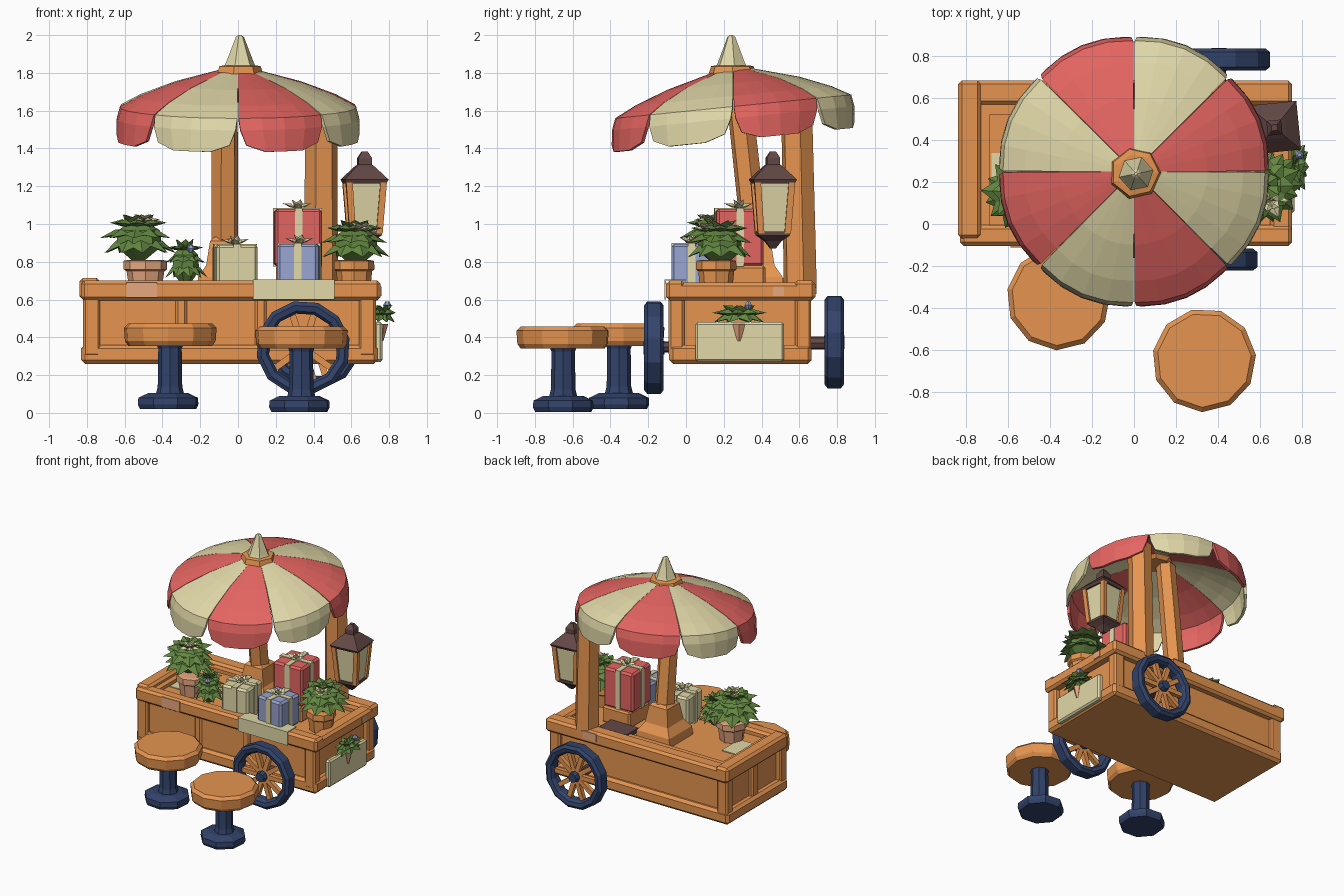
import bpy, bmesh, math, random
from mathutils import Vector, Matrix

if "Cube" in bpy.data.objects:
    bpy.data.objects.remove(bpy.data.objects["Cube"])

random.seed(4)

def material(name, r, g, b):
    lin = [((c / 255 + 0.055) / 1.055) ** 2.4 for c in (r, g, b)]
    m = bpy.data.materials.new(name)
    m.diffuse_color = (*lin, 1)
    m.use_nodes = True
    m.node_tree.nodes["Principled BSDF"].inputs["Base Color"].default_value = m.diffuse_color
    return m

ORANGE = material("orange wood", 230, 149, 80)
RED = material("coral red", 228, 101, 97)
CREAM = material("cream", 225, 216, 168)
NAVY = material("navy blue", 50, 67, 106)
BROWN = material("dark brown", 98, 72, 69)
GREEN = material("leaf green", 98, 134, 64)
BLUE = material("light blue", 152, 164, 208)
TAN = material("terracotta tan", 235, 171, 130)

def finish(name, bm, *mats):
    bmesh.ops.recalc_face_normals(bm, faces=bm.faces)
    me = bpy.data.meshes.new(name)
    bm.to_mesh(me)
    bm.free()
    for m in mats:
        me.materials.append(m)
    ob = bpy.data.objects.new(name, me)
    bpy.context.collection.objects.link(ob)
    return ob

def box(name, x, y, z, mat, bevel=0.012, turn=0):
    bm = bmesh.new()
    bmesh.ops.create_cube(bm, size=1)
    bmesh.ops.scale(bm, vec=(x[1] - x[0], y[1] - y[0], z[1] - z[0]), verts=bm.verts)
    if bevel:
        bmesh.ops.bevel(bm, geom=bm.edges[:], offset=bevel, segments=1, affect='EDGES')
    c = Vector((sum(x) / 2, sum(y) / 2, sum(z) / 2))
    bmesh.ops.transform(bm, matrix=Matrix.Translation(c) @ Matrix.Rotation(turn, 4, 'Z'), verts=bm.verts)
    return finish(name, bm, mat)

def lathe(name, at, profile, n, mat, turn=0, axis='Z', lean=(0, 0), closed=False):
    """Stack of n-sided rings (radius, height); closed joins last ring to first."""
    bm = bmesh.new()
    rings = []
    for r, h in profile:
        ring = []
        for i in range(n):
            a = 2 * math.pi * i / n + turn
            p = Vector((r * math.cos(a) + lean[0] * h, r * math.sin(a) + lean[1] * h, h))
            if axis == 'Y':
                p = Vector((p.x, p.z, p.y))
            ring.append(bm.verts.new(p + Vector(at)))
        rings.append(ring)
    pairs = list(zip(rings, rings[1:]))
    if closed:
        pairs.append((rings[-1], rings[0]))
    else:
        bm.faces.new(rings[0])
        bm.faces.new(rings[-1])
    for a, b in pairs:
        for i in range(n):
            j = (i + 1) % n
            bm.faces.new((a[i], a[j], b[j], b[i]))
    return finish(name, bm, mat)

def leaf(bm, base, tip, w, t):
    d = tip - base
    side = d.cross(Vector((0, 0, 1)))
    side = side.normalized() if side.length > 1e-5 else Vector((1, 0, 0))
    up = side.cross(d).normalized()
    mid = base.lerp(tip, 0.5)
    b, p, l, r, u, o = [bm.verts.new(v) for v in (
        base, tip, mid - side * w, mid + side * w, mid + up * t, mid - up * t * 0.4)]
    for f in ((b, l, u), (l, p, u), (p, r, u), (r, b, u), (l, b, o), (p, l, o), (r, p, o), (b, r, o)):
        bm.faces.new(f)

def tuft(name, at, rings, mat, w, t):
    """Rings of leaves: (count, base radius, base z, tip radius, tip z)."""
    bm = bmesh.new()
    for k, (n, br, bz, tr, tz) in enumerate(rings):
        for i in range(n):
            a = 2 * math.pi * (i + 0.5 * (k % 2)) / n + random.uniform(-.1, .1)
            d = Vector((math.cos(a), math.sin(a), 0))
            s = random.uniform(0.92, 1.06)
            leaf(bm, Vector(at) + d * br + Vector((0, 0, bz)), Vector(at) + d * tr * s + Vector((0, 0, tz)), w, t)
    return finish(name, bm, mat)

def bush(name, at, r, h):
    tuft(name, at, [(9, .15 * r, .5 * h, r, .15 * h), (9, .1 * r, .65 * h, .98 * r, .48 * h),
                    (8, .1 * r, .75 * h, .8 * r, .82 * h), (6, 0, .7 * h, .45 * r, h)], GREEN, r * .32, r * .14)
    lathe(name + "_core", at, [(.2 * r, 0), (.65 * r, .3 * h), (.6 * r, .65 * h), (.2 * r, .85 * h)], 7, GREEN)

def flower(name, at, r):
    tuft(name, at, [(6, 0, 0, r, .015), (5, 0, .01, .6 * r, .04)], CREAM, r * .32, r * .18)

# Cart body: core, base frame, corner and middle uprights
box("cart_core", (-.78, .69), (-.06, .63), (.275, .64), ORANGE, 0)
box("cart_base_frame", (-.83, .74), (-.09, .665), (.26, .36), ORANGE, .02)
for x in (-.775, .685):
    for y in (-.05, .62):
        box("corner_upright", (x - .045, x + .045), (y - .042, y + .042), (.3, .64), ORANGE)
for x in (-.3, .12):
    box("front_upright", (x - .03, x + .03), (-.075, -.03), (.3, .64), ORANGE)
box("end_upright", (-.81, -.74), (.25, .33), (.3, .64), ORANGE)

# Counter: recessed floor inside a raised rim
box("counter_floor", (-.8, .72), (-.07, .64), (.6, .655), ORANGE, 0)
box("counter_rim_front", (-.83, .755), (-.105, -.005), (.595, .70), ORANGE, .018)
box("counter_rim_back", (-.83, .755), (.57, .685), (.595, .70), ORANGE, .018)
box("counter_rim_left", (-.84, -.73), (-.07, .685), (.6, .715), ORANGE, .018)
box("counter_rim_right", (.65, .755), (-.1, .68), (.595, .69), ORANGE, .018)
box("counter_step_left", (-.75, -.69), (-.02, .58), (.64, .68), ORANGE, 0)
box("counter_step_back", (-.74, .66), (.52, .59), (.64, .68), ORANGE, 0)

# Cloth and patches on the rim
box("cloth_top", (.08, .51), (-.11, .0), (.7, .707), CREAM, 0)
box("cloth_front", (.08, .51), (-.114, -.105), (.6, .707), CREAM, 0)
box("patch_front", (-.59, -.43), (-.112, -.104), (.61, .69), TAN, 0)
box("patch_right", (.753, .76), (.46, .52), (.62, .67), TAN, 0)
box("patch_back", (.3, .42), (.683, .69), (.63, .69), TAN, 0)
box("patch_counter", (-.68, -.55), (.12, .34), (.654, .662), CREAM, 0)

# Sign on the right end with a leafy bunch above it
box("side_sign", (.72, .765), (.05, .52), (.27, .48), CREAM, .012)
lathe("side_planter", (.76, .28, 0), [(.01, .38), (.035, .47)], 5, TAN)
leaves = tuft("side_leaves", (.765, .28, .46), [(8, 0, .06, .15, .07), (8, 0, .07, .14, .02), (6, 0, .06, .1, .11)],
              GREEN, .05, .025)
for v in leaves.data.vertices:
    v.co.x = .765 + (v.co.x - .765) * .5
lathe("side_berry", (.79, .33, .55), [(.01, 0), (.022, .02), (.01, .04)], 6, BLUE)

# Wheels with spokes, hubs and axle
for label, x, y, z in (("front", .345, -.17, .345), ("back", .405, .785, .375)):
    lathe(label + "_wheel_rim", (x, y, z), [(.25, -.035), (.25, .035), (.228, .052), (.198, .045),
          (.184, .025), (.184, -.025), (.198, -.045), (.228, -.052)], 12, NAVY, .2, 'Y', closed=True)
    lathe(label + "_wheel_hub", (x, y, z), [(.035, -.055), (.042, -.03), (.042, .03), (.035, .055)], 8, NAVY, 0, 'Y')
    for i in range(10):
        ob = box(label + "_wheel_spoke", (.03, .2), (-.017, .017), (-.017, .017), ORANGE, 0)
        ob.matrix_world = Matrix.Translation((x, y, z)) @ Matrix.Rotation(math.pi * 2 * i / 10, 4, 'Y')
lathe("front_axle", (.345, -.16, .35), [(.03, 0), (.03, .15)], 7, BROWN, 0, 'Y')
lathe("back_axle", (.405, .6, .37), [(.035, 0), (.035, .18)], 7, BROWN, 0, 'Y')

# Stools
for x, y, dz in ((-.36, -.355, .02), (.335, -.65, .005)):
    lathe("stool_base", (x - .01, y, dz), [(.155, 0), (.168, .025), (.165, .06), (.11, .085)], 8, NAVY, .3)
    lathe("stool_stem", (x, y, dz), [(.075, .08), (.065, .12), (.062, .32), (.08, .36)], 8, NAVY)
    lathe("stool_seat", (x, y, dz), [(.225, .335), (.243, .36), (.248, .43), (.225, .452)], 11, ORANGE, .1)

# Leaning main pole with flared foot, and back post
lathe("pole_foot", (-.07, .37, .65), [(.21, 0), (.2, .07), (.14, .13), (.11, .26), (.08, .28)], 4, ORANGE, math.pi / 4)
lathe("main_pole", (-.07, .39, .68), [(.074, 0), (.07, 1.1)], 6, ORANGE, .26, lean=(0, -.11))
lathe("back_post", (.44, .605, .66), [(.092, 0), (.086, .96)], 6, ORANGE, .2, lean=(0, -.02))

# Striped canopy: eight panels with a drooping scalloped edge
bm = bmesh.new()
STEPS = 4
profile = [(.08, 1.82), (.35, 1.745), (.52, 1.678), (.625, 1.622), (.642, 1.56), (.645, 1.445)]
for p in range(8):
    grid = []
    for k, (r, z) in enumerate(profile):
        inset = (.004, .004, .004, .006, .02, .07)[k]
        row = []
        for s in range(STEPS + 1):
            u = s / STEPS
            a = p * math.pi / 4 + inset + u * (math.pi / 4 - 2 * inset)
            lift = .035 if k == 5 and s in (0, STEPS) else 0
            rr = r + (.008 * math.sin(math.pi * u) if k > 1 else 0)
            y = rr * math.sin(a)
            row.append(bm.verts.new((rr * math.cos(a), .25 + y, z + lift + .1 * y)))
        grid.append(row)
    for a, b in zip(grid, grid[1:]):
        for s in range(STEPS):
            f = bm.faces.new((a[s], b[s], b[s + 1], a[s + 1]))
            f.material_index = p % 2
me = bpy.data.meshes.new("canopy")
bm.to_mesh(me)
bm.free()
me.materials.append(RED)
me.materials.append(CREAM)
canopy = bpy.data.objects.new("canopy", me)
bpy.context.collection.objects.link(canopy)
mod = canopy.modifiers.new("thickness", 'SOLIDIFY')
mod.thickness, mod.offset = .02, -1
lathe("canopy_collar", (.005, .245, 1.77), [(.1, 0), (.128, .025), (.115, .065), (.09, .07)], 7, ORANGE)
lathe("canopy_finial", (.01, .24, 1.83), [(.088, 0), (.075, .025), (.022, .16), (.008, .17)], 6, CREAM, .2)

# Lantern beside the back post
L, Q = (.67, .46, 0), math.pi / 4 + .1
lathe("lantern_glass", L, [(.105, .95), (.135, 1.23)], 4, CREAM, Q)
for i in range(4):
    a = Q + i * math.pi / 2
    d = Vector((math.cos(a), math.sin(a)))
    lathe("lantern_corner", (L[0] + d.x * .1, L[1] + d.y * .1, .95), [(.024, 0), (.024, .28)], 4, ORANGE, Q,
          lean=(d.x * .107, d.y * .107))
lathe("lantern_roof", L, [(.15, 1.215), (.165, 1.235), (.075, 1.30), (.05, 1.315), (.05, 1.35), (.02, 1.385)], 4, BROWN, Q)
lathe("lantern_bottom", L, [(.02, .87), (.06, .91), (.118, .94), (.118, .96)], 4, BROWN, Q)

# Gifts with crossed ribbons and bows; the red one stands on a block
box("gift_block", (.2, .44), (.16, .42), (.65, .78), ORANGE)
box("back_tray", (.12, .36), (.42, .57), (.65, .69), BROWN, 0)
for label, x, y, z, w, h, mat, turn in (("cream", -.015, .07, .66, .22, .23, CREAM, .1),
        ("blue", .325, .04, .66, .22, .235, BLUE, -.08), ("red", .315, .28, .775, .25, .305, RED, .05)):
    e, t, q = w / 2, .02, .005
    box(label + "_gift", (x - e, x + e), (y - e, y + e), (z, z + h), mat, .015, turn)
    box(label + "_ribbon_a", (x - t, x + t), (y - e - q, y + e + q), (z, z + h + q), CREAM, 0, turn)
    box(label + "_ribbon_b", (x - e - q, x + e + q), (y - t, y + t), (z, z + h + q), CREAM, 0, turn)
    tuft(label + "_bow", (x, y, z + h), [(4, 0, 0, .075, .03), (3, 0, 0, .03, .05)], CREAM, .025, .015)

# Potted plants
lathe("left_pot", (-.49, .13, .65), [(.085, 0), (.1, .1), (.115, .11), (.115, .155), (.09, .16)], 8, TAN)
bush("left_plant", (-.53, .15, .81), .195, .24)
flower("left_flower", (-.5, .12, 1.01), .085)
lathe("right_pot", (.615, .16, .65), [(.085, 0), (.095, .1), (.108, .11), (.105, .155), (.08, .16)], 8, ORANGE)
bush("right_plant", (.62, .18, .79), .185, .23)
flower("right_flower", (.65, .11, .965), .085)
bush("small_plant", (-.28, .04, .68), .115, .24)
lathe("small_berry", (-.25, -.02, .85), [(.01, 0), (.024, .02), (.01, .04)], 6, BLUE)
